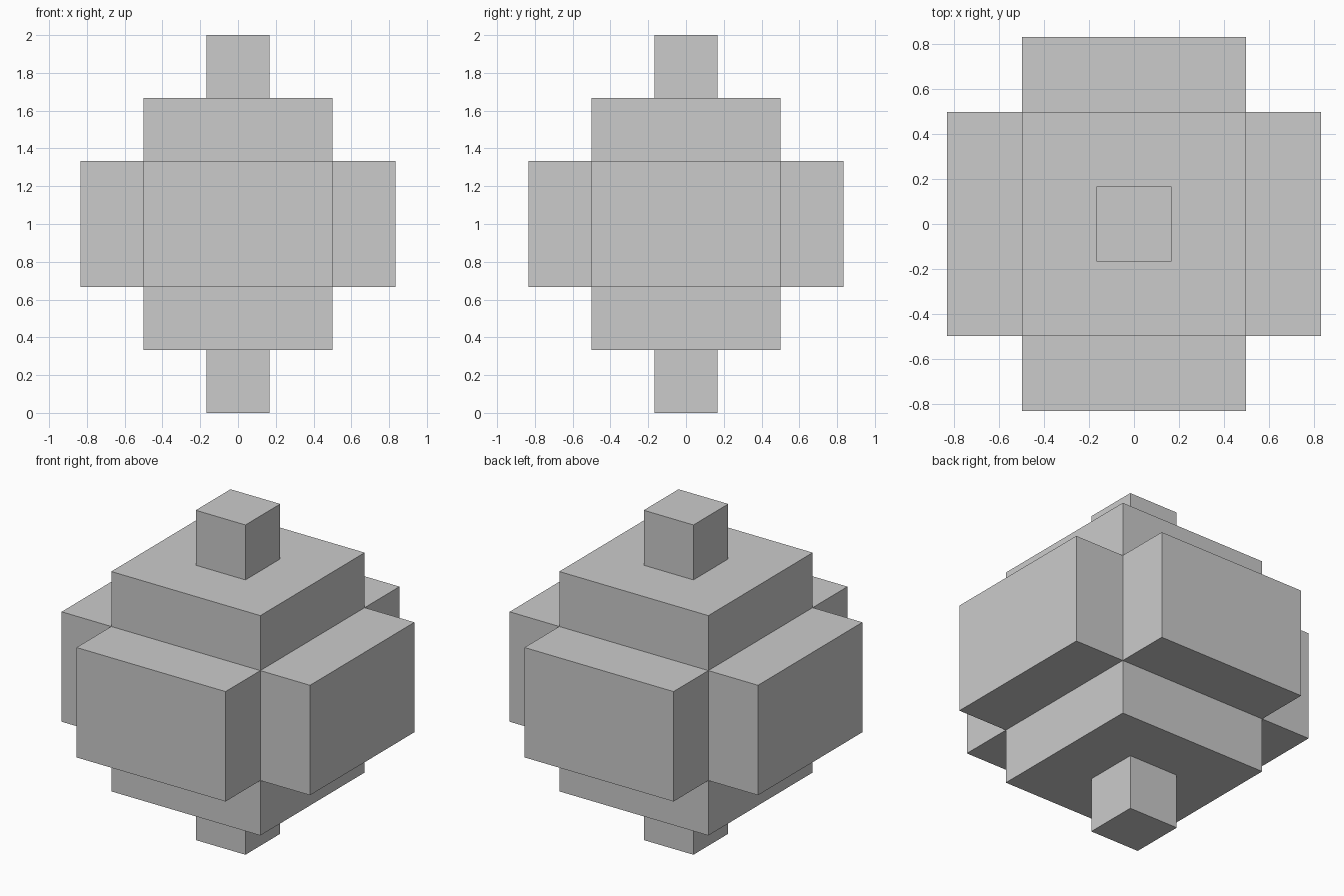
import bpy
import bmesh
from mathutils import Matrix, Vector

if "Cube" in bpy.data.objects:
    bpy.data.objects.remove(bpy.data.objects["Cube"])

U = 1 / 3  # grid step of the design


def push_out(bm, faces, dist):
    """Extrude each face on its own along its normal."""
    bm.normal_update()
    moves = [f.normal.copy() for f in faces]
    new = bmesh.ops.extrude_discrete_faces(bm, faces=faces)["faces"]
    for f, n in zip(new, moves):
        bmesh.ops.translate(bm, verts=f.verts[:], vec=n * dist)


bm = bmesh.new()

# Core block: 3 x 3 x 4 steps, cut into bands for the side slabs
bmesh.ops.create_cube(bm, size=1, matrix=Matrix.Translation((0, 0, 1))
                      @ Matrix.Diagonal((3 * U, 3 * U, 4 * U, 1)))
for z in (2 * U, 4 * U):
    bmesh.ops.bisect_plane(bm, geom=bm.verts[:] + bm.edges[:] + bm.faces[:],
                           plane_co=(0, 0, z), plane_no=(0, 0, 1))
bm.normal_update()

# Four side slabs from the middle band
push_out(bm, [f for f in bm.faces
              if abs(f.calc_center_median().z - 1) < 0.01], U)

# Small cubes on top and bottom
ends = [f for f in bm.faces
        if abs(abs(f.calc_center_median().z - 1) - 2 * U) < 0.01
        and abs(f.normal.z) > 0.9]
bmesh.ops.inset_individual(bm, faces=ends, thickness=U, use_even_offset=True)
push_out(bm, ends, U)

bmesh.ops.recalc_face_normals(bm, faces=bm.faces[:])
mesh = bpy.data.meshes.new("stepped_block")
bm.to_mesh(mesh)
bm.free()
bpy.context.collection.objects.link(bpy.data.objects.new("stepped_block", mesh))
